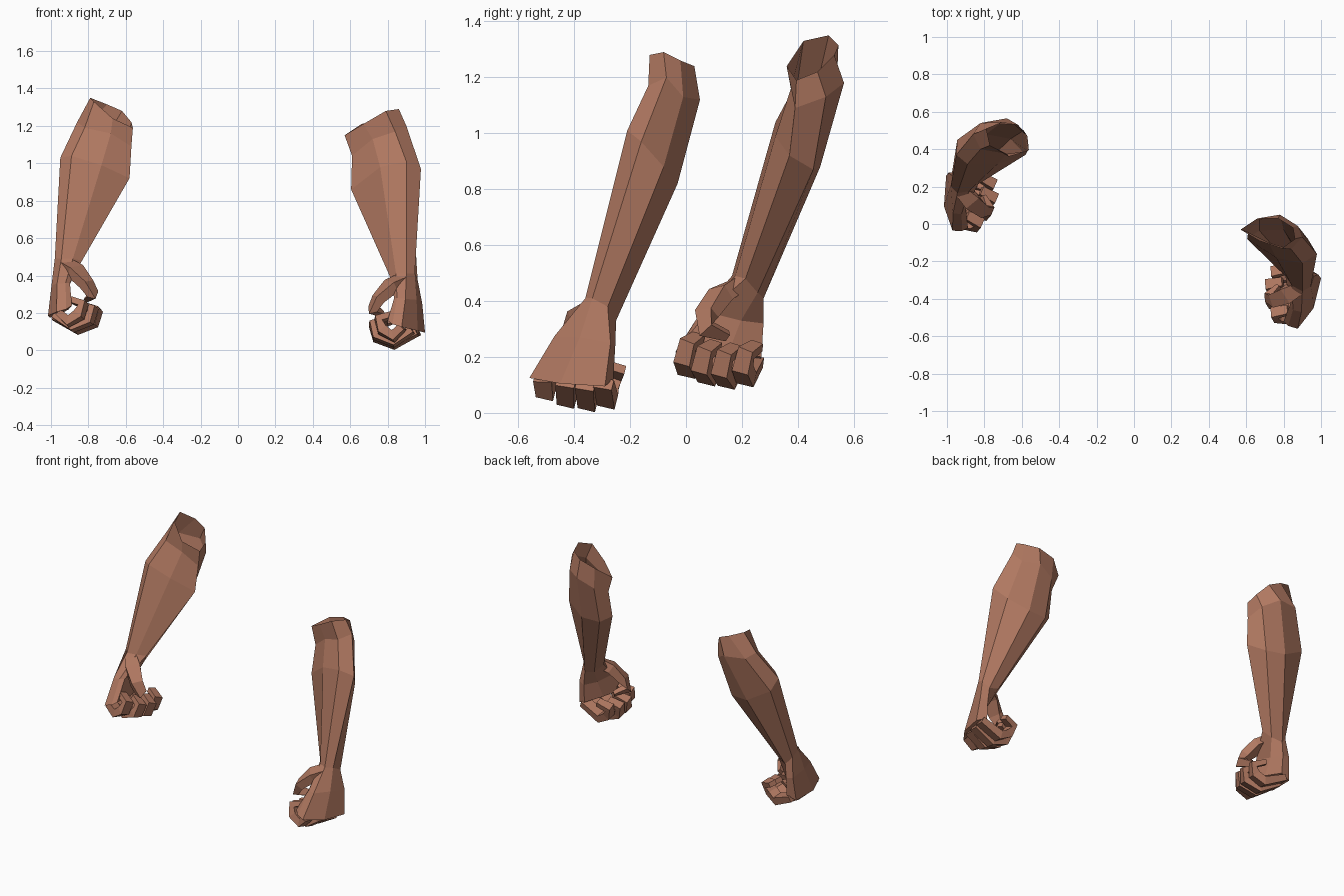
import bpy, bmesh, math
from mathutils import Vector as V, Matrix

if "Cube" in bpy.data.objects:
    bpy.data.objects.remove(bpy.data.objects["Cube"])

skin = bpy.data.materials.new("brown_skin")
skin.diffuse_color = (0.44, 0.19, 0.12, 1)
skin.use_nodes = True
skin.node_tree.nodes["Principled BSDF"].inputs["Base Color"].default_value = skin.diffuse_color


def place(p, side):
    """Right hand stays; left hand is mirrored, twisted about its axis and offset."""
    p = V(p)
    if side > 0:
        return p
    t = p.z - 0.15
    c = V((0.87 - 0.10 * t, -0.40 + 0.35 * t, 0))
    d = p - c
    d.x = -d.x
    d = Matrix.Rotation(math.radians(-18), 3, 'Z') @ d
    return d + V((-0.917 + 0.16 * t, c.y + 0.515 - 0.04 * t, 0.08))


def loft(name, rings, cap_end=True):
    """Skin a list of equal-length rings into a flat-shaded mesh."""
    bm = bmesh.new()
    vs = [[bm.verts.new(p) for p in r] for r in rings]
    n = len(rings[0])
    sides = []
    for a, b in zip(vs, vs[1:]):
        for i in range(n):
            j = (i + 1) % n
            sides.append(bm.faces.new((a[i], a[j], b[j], b[i])))
    bm.faces.new(vs[0])
    if cap_end:
        bm.faces.new(vs[-1])
    bmesh.ops.recalc_face_normals(bm, faces=bm.faces)
    # the skin must face outward, also on the open shell
    score = 0
    for k, (a, b) in enumerate(zip(vs, vs[1:])):
        mid = sum((v.co for v in a + b), V()) / (2 * n)
        score += sum(f.normal.dot(f.calc_center_median() - mid) for f in sides[k * n:(k + 1) * n])
    if score < 0:
        bmesh.ops.reverse_faces(bm, faces=bm.faces)
    me = bpy.data.meshes.new(name)
    bm.to_mesh(me)
    bm.free()
    me.materials.append(skin)
    ob = bpy.data.objects.new(name, me)
    bpy.context.collection.objects.link(ob)


def sweep(name, path, wide, sizes, side):
    """Four-sided tube along a path; wide is the direction of its width."""
    pts = [V(p) for p in path]
    rings = []
    for i, p in enumerate(pts):
        t = (pts[min(i + 1, len(pts) - 1)] - pts[max(i - 1, 0)]).normalized()
        w = (V(wide) - t * t.dot(V(wide))).normalized()
        n = t.cross(w)
        a, b = sizes[i]
        ring = (p + w * a + n * b, p - w * a + n * b, p - w * a - n * b, p + w * a - n * b)
        rings.append([place(q, side) for q in ring])
    loft(name, rings)


# Hand rings, shared by both sides: knuckles, mid palm, wrist
hand = [
    [(.80, -.52, .16), (.825, -.545, .14), (.875, -.56, .125), (.96, -.45, .105),
     (1.0, -.29, .095), (.94, -.26, .12), (.87, -.36, .14)],
    [(.835, -.43, .28), (.85, -.46, .28), (.895, -.47, .275), (.955, -.38, .27),
     (.985, -.27, .25), (.94, -.253, .24), (.885, -.32, .25)],
    [(.81, -.28, .40), (.845, -.33, .41), (.90, -.36, .41), (.945, -.335, .41),
     (.96, -.28, .38), (.93, -.25, .33), (.86, -.25, .35)],
]
# Forearm rings per side: muscle, elbow crease, open rim
forearm = {
    1: [[(.605, -.08, .86), (.76, -.18, .98), (.90, -.21, 1.01), (.978, -.16, .97),
         (.93, -.08, .88), (.80, -.03, .82), (.67, -.035, .82)],
        [(.61, -.045, 1.04), (.72, -.10, 1.13), (.84, -.135, 1.17), (.90, -.07, 1.20),
         (.875, -.01, 1.13), (.78, .05, 1.12), (.67, .025, 1.07)],
        [(.57, -.03, 1.15), (.67, -.09, 1.21), (.79, -.13, 1.28), (.86, -.08, 1.29),
         (.85, -.02, 1.26), (.77, .03, 1.24), (.66, .03, 1.21)]],
    -1: [[(-.58, .37, .92), (-.73, .32, .99), (-.89, .32, 1.04), (-.95, .37, 1.03),
          (-.945, .45, .97), (-.79, .48, .88), (-.66, .455, .87)],
         [(-.57, .39, 1.09), (-.68, .375, 1.16), (-.82, .40, 1.19), (-.86, .48, 1.22),
          (-.82, .54, 1.19), (-.68, .565, 1.18), (-.59, .50, 1.13)],
         [(-.562, .395, 1.19), (-.67, .36, 1.24), (-.77, .42, 1.33), (-.79, .51, 1.35),
          (-.70, .545, 1.315), (-.62, .53, 1.28), (-.57, .47, 1.22)]],
}

# Fingers: knuckle position, y at the fold, fold depth, reach toward the thumb
fingers = {
    "index_finger": ((.88, -.51, .125), -.495, .075, .74),
    "middle_finger": ((.93, -.43, .11), -.42, .048, .71),
    "ring_finger": ((.955, -.36, .10), -.345, .036, .71),
    "little_finger": ((.965, -.295, .105), -.275, .045, .74),
}

for side, tag in ((1, "right"), (-1, "left")):
    loft(tag + "_forearm_and_palm",
         [[place(p, side) for p in r] for r in hand] + forearm[side], False)
    for name, (k, y, z, x) in fingers.items():
        path = [k, (.83, y - .005, z), (x + .03, y, z + .035),
                (x + .01, y + .02, z + .09), (x + .085, y + .035, z + .115)]
        sweep(f"{tag}_{name}", path, (0, 1, -.25),
              [(.034, .02), (.032, .027), (.031, .026), (.029, .022), (.024, .016)], side)
    # Thumb arches from the wrist over the curled fingers
    sweep(tag + "_thumb",
          [(.885, -.335, .375), (.82, -.375, .345), (.75, -.405, .275),
           (.72, -.395, .22), (.775, -.335, .195)], (0, 1, .5),
          [(.035, .03), (.045, .03), (.036, .026), (.03, .022), (.016, .012)], side)
